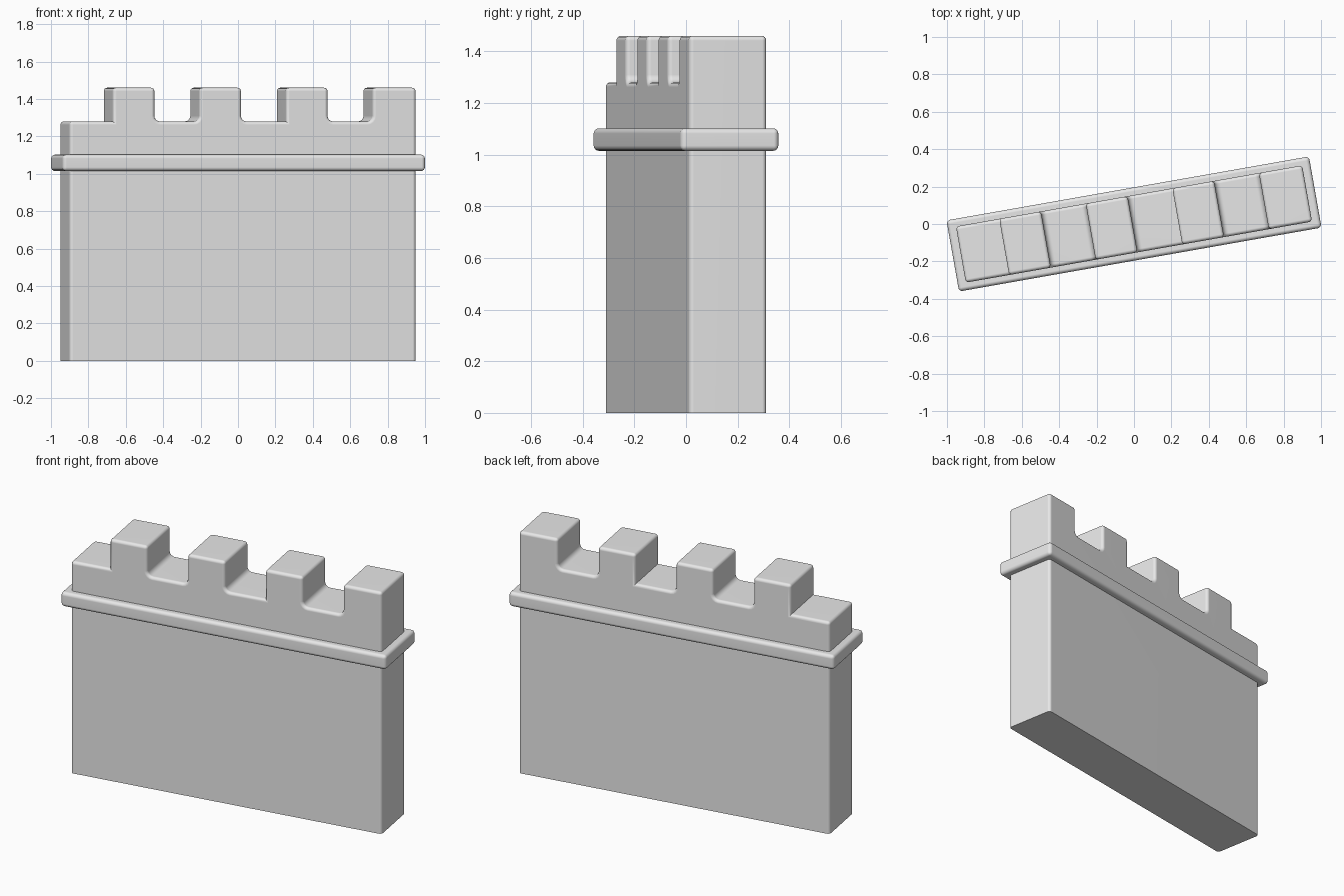
import bpy, bmesh, math
from mathutils import Vector

cube = bpy.data.objects.get("Cube")
if cube:
    bpy.data.objects.remove(cube, do_unlink=True)

TURN = math.radians(10)
LENGTH, DEPTH = 1.88, 0.305
WALK_Z, TOP_Z = 1.28, 1.46
STEP = LENGTH / 8

stone = bpy.data.materials.new("grey stone")
stone.use_nodes = True
stone.diffuse_color = (0.8, 0.8, 0.8, 1)
stone.node_tree.nodes["Principled BSDF"].inputs["Base Color"].default_value = (0.8, 0.8, 0.8, 1)


def prism(profile, depth):
    """Extrude an x-z outline along y, centred on y = 0."""
    bm = bmesh.new()
    face = bm.faces.new([bm.verts.new((x, -depth / 2, z)) for x, z in profile])
    ext = bmesh.ops.extrude_face_region(bm, geom=[face])
    moved = [v for v in ext["geom"] if isinstance(v, bmesh.types.BMVert)]
    bmesh.ops.translate(bm, verts=moved, vec=Vector((0, depth, 0)))
    bmesh.ops.recalc_face_normals(bm, faces=bm.faces)
    return bm


def round_edges(bm, edges, radius):
    bmesh.ops.bevel(bm, geom=edges, offset=radius, offset_type='OFFSET',
                    segments=4, profile=0.5, affect='EDGES', clamp_overlap=True)


def sharp_convex(edge):
    on_ground = all(v.co.z < 0.001 for v in edge.verts)
    return edge.calc_face_angle_signed(0) > math.radians(50) and not on_ground


def finish(name, bm):
    mesh = bpy.data.meshes.new(name)
    bm.to_mesh(mesh)
    bm.free()
    mesh.materials.append(stone)
    obj = bpy.data.objects.new(name, mesh)
    bpy.context.collection.objects.link(obj)
    obj.rotation_euler.z = TURN
    bpy.ops.object.select_all(action='DESELECT')
    obj.select_set(True)
    bpy.context.view_layer.objects.active = obj
    bpy.ops.object.shade_smooth_by_angle(angle=math.radians(35))
    weighted = obj.modifiers.new("even shading", 'WEIGHTED_NORMAL')
    weighted.keep_sharp = True
    return obj


# Wall outline with four merlons, one at the end of every second step
half = LENGTH / 2
outline = [(half, 0), (half, TOP_Z)]
plain_corners = []
for i in (7, 5, 3, 1):
    left = -half + i * STEP
    if i < 7:
        right = left + STEP - 0.008
        outline += [(right, WALK_Z), (right, TOP_Z)]
    outline += [(left, TOP_Z), (left, WALK_Z)]
    if i in (1, 5):
        plain_corners.append(left)
outline += [(-half, WALK_Z), (-half, 0)]
wall = prism(outline, DEPTH)

# Fillets at the feet of the merlons, then softened outer edges
feet = [e for e in wall.edges if e.calc_face_angle_signed(0) < -0.5
        and all(abs(e.verts[0].co.x - x) > 0.001 for x in plain_corners)]
round_edges(wall, feet, 0.03)
round_edges(wall, [e for e in wall.edges if sharp_convex(e)], 0.018)
finish("battlement_wall", wall)

# Projecting band around the wall
band_half, low, high = 0.984, 1.015, 1.102
band = prism([(-band_half, low), (band_half, low), (band_half, high), (-band_half, high)], 0.386)
round_edges(band, list(band.edges), 0.02)
finish("stone_band", band)
